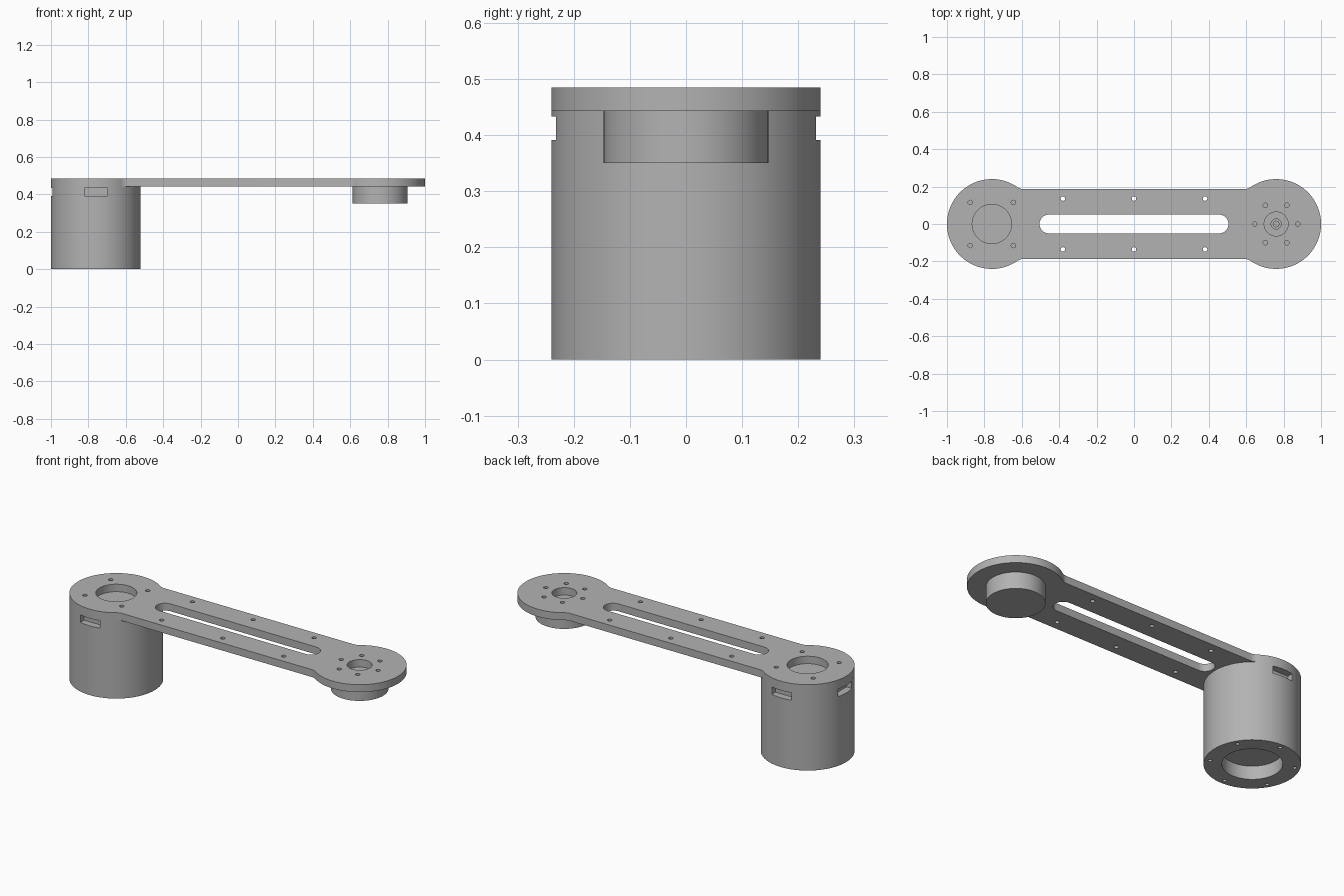
import bpy
import bmesh
from math import sin, cos, pi, atan2, radians
from mathutils import Matrix, Vector

cube = bpy.data.objects.get("Cube")
if cube:
    bpy.data.objects.remove(cube, do_unlink=True)

grey = bpy.data.materials.new("machined grey")
grey.use_nodes = True
colour = (0.45, 0.45, 0.45, 1)
grey.diffuse_color = colour
grey.node_tree.nodes["Principled BSDF"].inputs["Base Color"].default_value = colour

END = 0.76       # distance of each joint axis from the middle
R = 0.24         # round end radius
HALF = 0.187     # half width of the bar
BASE, TOP = 0.443, 0.485


def prism(bm, points, z0, z1):
    """Extrude a closed outline from z0 to z1."""
    face = bm.faces.new([bm.verts.new((x, y, z0)) for x, y in points])
    geom = bmesh.ops.extrude_face_region(bm, geom=[face])["geom"]
    verts = [g for g in geom if isinstance(g, bmesh.types.BMVert)]
    bmesh.ops.translate(bm, verts=verts, vec=(0, 0, z1 - z0))


def arc(cx, cy, r, a0, a1, n):
    return [(cx + r * cos(a0 + (a1 - a0) * i / n),
             cy + r * sin(a0 + (a1 - a0) * i / n)) for i in range(n + 1)]


def disc(bm, x, y, r, z0, z1, n=96):
    prism(bm, arc(x, y, r, 0, 2 * pi, n)[:-1], z0, z1)


def ring(bm, x, pitch, r, z0, z1, count, start):
    for i in range(count):
        a = start + 2 * pi * i / count
        disc(bm, x + pitch * cos(a), pitch * sin(a), r, z0, z1, 20)


def finish(name, bm):
    bmesh.ops.recalc_face_normals(bm, faces=bm.faces)
    mesh = bpy.data.meshes.new(name)
    bm.to_mesh(mesh)
    bm.free()
    mesh.materials.append(grey)
    obj = bpy.data.objects.new(name, mesh)
    bpy.context.collection.objects.link(obj)
    return obj


def carve(obj, cut):
    """Subtract the cutter mesh, then shade the curved walls smooth."""
    cutter = finish("cutter", cut)
    cutter.hide_render = True
    mod = obj.modifiers.new("cut", "BOOLEAN")
    mod.operation = "DIFFERENCE"
    mod.solver = "EXACT"
    mod.object = cutter
    bpy.ops.object.select_all(action="DESELECT")
    obj.select_set(True)
    bpy.context.view_layer.objects.active = obj
    bpy.ops.object.modifier_apply(modifier="cut")
    bpy.data.objects.remove(cutter, do_unlink=True)
    bpy.ops.object.shade_smooth_by_angle(angle=radians(30))


# Arm plate: one quarter outline with a filleted neck, mirrored twice
fillet = 0.06
neck = 0.59
a = atan2(HALF + fillet, neck - END)
quarter = arc(END, 0, R, 0, a, 36)
quarter += arc(neck, HALF + fillet, fillet, a - pi, -pi / 2, 8)[1:]
half = quarter + [(-x, y) for x, y in reversed(quarter)]
outline = half + [(x, -y) for x, y in reversed(half[1:-1])]
plate = bmesh.new()
prism(plate, outline, BASE, TOP)

# Plate openings: long slot, joint bores and screw holes
cut = bmesh.new()
low, high = BASE - 0.1, TOP + 0.1
prism(cut, arc(0.455, 0, 0.05, -pi / 2, pi / 2, 20)
      + arc(-0.455, 0, 0.05, pi / 2, 1.5 * pi, 20), low, high)
for x in (-0.38, 0, 0.38):
    for y in (-0.136, 0.136):
        disc(cut, x, y, 0.012, low, high, 20)
disc(cut, -END, 0, 0.105, low, high)
ring(cut, -END, 0.163, 0.012, low, high, 4, pi / 4)
disc(cut, END, 0, 0.064, low, high, 64)
ring(cut, END, 0.115, 0.012, low, high, 6, 0)
carve(finish("arm_plate", plate), cut)

# Motor housing: drum with a bottom recess, screw holes and cable windows
drum = bmesh.new()
disc(drum, -END, 0, R, 0, BASE, 144)
cut = bmesh.new()
disc(cut, -END, 0, 0.15, -0.1, 0.075)
ring(cut, -END, 0.212, 0.01, -0.1, 0.05, 6, pi / 6)
for angle in (pi / 2, pi, 1.5 * pi):
    d = Vector((cos(angle), sin(angle), 0))
    place = (Matrix.Translation(Vector((-END, 0, 0.412)) + d * 0.25)
             @ Matrix.Rotation(angle, 4, "Z")
             @ Matrix.Diagonal((0.1, 0.122, 0.042, 1)))
    bmesh.ops.create_cube(cut, size=1, matrix=place)
carve(finish("motor_housing", drum), cut)

# Output hub: short boss with a stepped centre bore
hub = bmesh.new()
disc(hub, END, 0, 0.147, 0.35, BASE)
cut = bmesh.new()
prism(cut, arc(END, 0, 0.027, 0, 2 * pi, 32)[:-1], 0.425, BASE + 0.1)
hub_obj = finish("output_hub", hub)
carve(hub_obj, cut)
cut = bmesh.new()
disc(cut, END, 0, 0.015, 0.39, BASE + 0.1, 32)
carve(hub_obj, cut)
